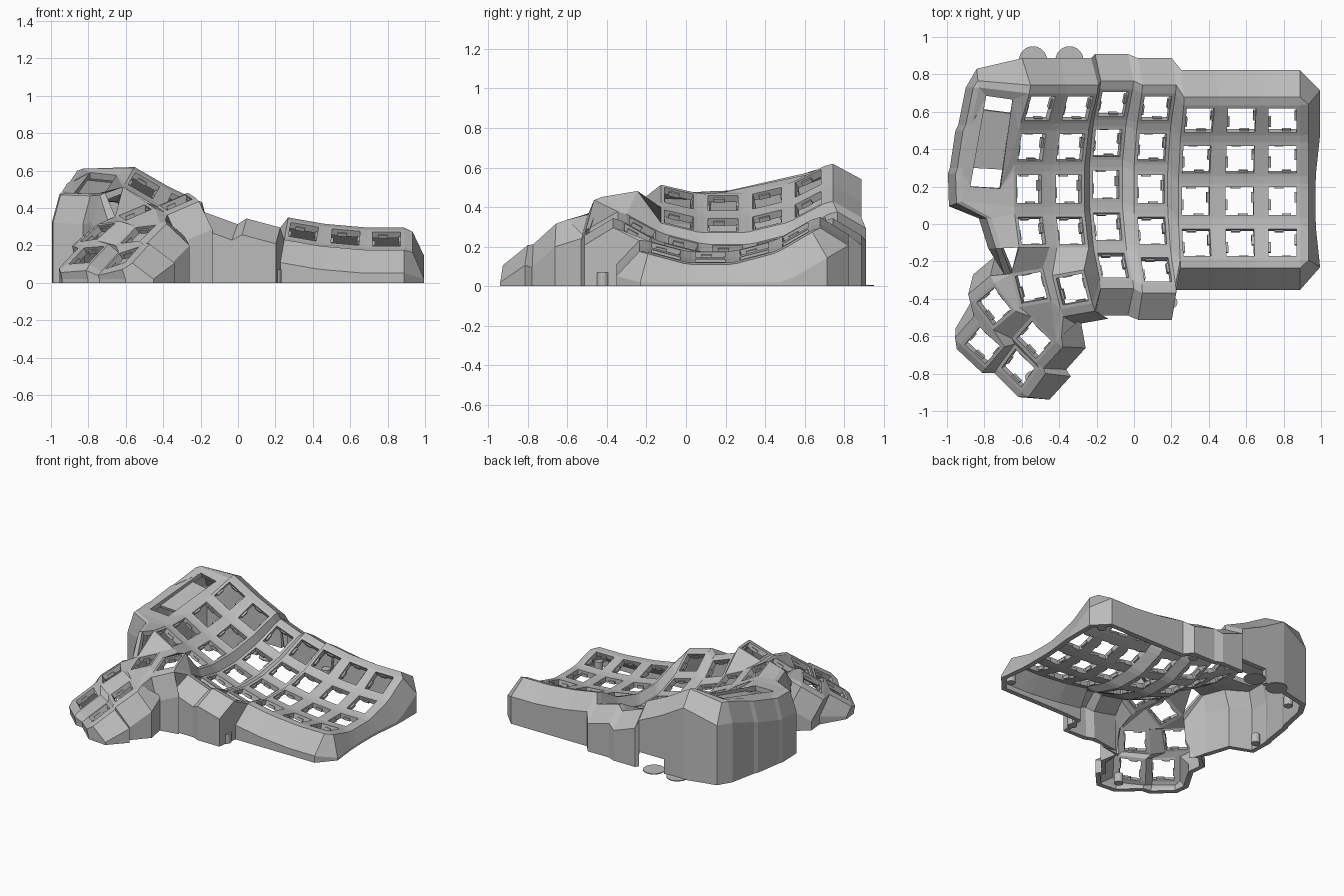
import bpy, bmesh
from math import sin, cos, radians
from mathutils import Matrix, Vector, Euler

if "Cube" in bpy.data.objects:
    bpy.data.objects.remove(bpy.data.objects["Cube"])

grey = bpy.data.materials.new("plastic grey")
grey.use_nodes = True
grey.diffuse_color = (0.5, 0.5, 0.5, 1)
grey.node_tree.nodes["Principled BSDF"].inputs["Base Color"].default_value = (0.5, 0.5, 0.5, 1)


def finish(bm, name, thickness=0):
    mesh = bpy.data.meshes.new(name)
    bm.to_mesh(mesh)
    bm.free()
    mesh.materials.append(grey)
    ob = bpy.data.objects.new(name, mesh)
    bpy.context.scene.collection.objects.link(ob)
    if thickness:
        mod = ob.modifiers.new("thickness", "SOLIDIFY")
        mod.thickness = thickness
        mod.offset = -1
    return ob


# Key placement: seven curved columns, tented towards the inner side
PLATE, HOLE, RADIUS = 0.0935, 0.075, 0.86
COL_X = [-0.56, -0.35, -0.15, 0.09, 0.33, 0.565, 0.795]
COL_Z = [0.42, 0.31, 0.18, 0.15, 0.16, 0.13, 0.12]
COL_Y = [0.187, 0.187, 0.21, 0.187, 0.123, 0.123, 0.123]
keys = {}
for c in range(7):
    tent = radians(30 - 5 * c)
    for r in range(5 if c in (2, 3) else 4):
        a = radians(15 * (2 - r))
        h = RADIUS * (1 - cos(a))
        pos = Vector((COL_X[c] + sin(tent) * h, COL_Y[c] + RADIUS * sin(a), COL_Z[c] + cos(tent) * h))
        keys[c, r] = Matrix.Translation(pos) @ Matrix.Rotation(tent, 4, "Y") @ Matrix.Rotation(a, 4, "X")

# Thumb cluster: position and tilt of each key
thumb = {
    "tr": ((-0.33, -0.35, 0.43), (10, -23, 10)),
    "tl": ((-0.55, -0.34, 0.376), (10, -23, 10)),
    "ml": ((-0.75, -0.44, 0.27), (-6, -34, 40)),
    "mr": ((-0.535, -0.62, 0.26), (-6, -34, 48)),
    "bl": ((-0.81, -0.65, 0.148), (-4, -35, 49)),
    "br": ((-0.62, -0.77, 0.133), (-16, -33, 54)),
}
for k, (pos, rot) in thumb.items():
    keys[k] = Matrix.Translation(pos) @ Euler([radians(v) for v in rot]).to_matrix().to_4x4()

bm = bmesh.new()
CORNERS = {"UL": (-1, 1), "UR": (1, 1), "LR": (1, -1), "LL": (-1, -1)}
ORDER = ["UL", "UR", "LR", "LL"]
post = {}


def face(*verts):
    unique = list(dict.fromkeys(verts))
    if len(unique) > 2 and not bm.faces.get(unique):
        bm.faces.new(unique)


# Key frames with square openings
for k, m in keys.items():
    inner = []
    for n in ORDER:
        sx, sy = CORNERS[n]
        post[k, n] = bm.verts.new(m @ Vector((sx * PLATE, sy * PLATE, 0)))
        inner.append(bm.verts.new(m @ Vector((sx * HOLE, sy * HOLE, 0))))
    for i in range(4):
        j = (i + 1) % 4
        face(post[k, ORDER[i]], post[k, ORDER[j]], inner[j], inner[i])


def web(*items):
    face(*[post[i] for i in items])


# Webs between neighbouring keys
for c in range(7):
    for r in range(5):
        if (c, r) not in keys:
            continue
        k, e, s, d = (c, r), (c + 1, r), (c, r + 1), (c + 1, r + 1)
        if e in keys:
            web((k, "UR"), (e, "UL"), (e, "LL"), (k, "LR"))
        if s in keys:
            web((k, "LL"), (k, "LR"), (s, "UR"), (s, "UL"))
        if e in keys and s in keys and d in keys:
            web((k, "LR"), (e, "LL"), (d, "UL"), (s, "UR"))

c0, c1, c2, c3, c4 = (0, 3), (1, 3), (2, 4), (3, 4), (4, 3)
web((c3, "UR"), ((3, 3), "LR"), (c4, "LL"))
web((c3, "UR"), (c4, "LL"), (c3, "LR"))
web((c1, "LR"), ((2, 3), "LL"), (c2, "UL"))
# Webs inside the thumb cluster
web(("tl", "UR"), ("tr", "UL"), ("tr", "LL"), ("tl", "LR"))
web(("bl", "LL"), ("bl", "LR"), ("br", "UR"), ("br", "UL"))
web(("ml", "LL"), ("ml", "LR"), ("mr", "UR"), ("mr", "UL"))
web(("bl", "UR"), ("ml", "UL"), ("ml", "LL"), ("bl", "LR"))
web(("br", "UR"), ("mr", "UL"), ("mr", "LL"), ("br", "LR"))
web(("bl", "LR"), ("ml", "LL"), ("mr", "UL"), ("br", "UR"))
web(("ml", "UR"), ("tl", "UL"), ("tl", "LL"), ("ml", "LR"))
web(("ml", "LR"), ("tl", "LL"), ("mr", "UR"))
web(("mr", "UR"), ("tl", "LL"), ("tl", "LR"), ("mr", "LR"))
web(("mr", "LR"), ("tl", "LR"), ("tr", "LL"))
# Webs from the thumb cluster to the main field
web((c0, "LL"), (c0, "LR"), ("tl", "UR"), ("tl", "UL"))
web((c0, "LR"), (c1, "LL"), ("tr", "UL"), ("tl", "UR"))
web((c1, "LL"), (c1, "LR"), ("tr", "UR"), ("tr", "UL"))
web((c1, "LR"), (c2, "UL"), (c2, "LL"), ("tr", "UR"))
web((c2, "LL"), ("tr", "LR"), ("tr", "UR"))

# Inner shoulder with the long display opening
SHOULDER = [(-0.83, 0.73, 0.61), (-0.87, 0.53, 0.55), (-0.885, 0.5, 0.54), (-0.915, 0.3, 0.49),
            (-0.925, 0.27, 0.485), (-0.92, 0.12, 0.48), (-0.76, 0.03, 0.475), (-0.71, -0.13, 0.48)]
left = [bm.verts.new(p) for p in SHOULDER]
side = [post[(0, r), n] for r in range(4) for n in ("UL", "LL")]
slot = [bm.verts.new(p) for p in
        ((-0.79, 0.685, 0.59), (-0.65, 0.665, 0.575), (-0.715, 0.19, 0.475), (-0.875, 0.2, 0.48))]
face(left[0], side[0], slot[1], slot[0])
face(slot[3], slot[2], side[5], left[5])
for i in range(5):
    a, b = (0, 1) if i < 2 else (3, 2)
    face(left[i], slot[a], left[i + 1])
    face(side[i], side[i + 1], slot[b])
face(left[2], slot[0], slot[3])
face(side[2], slot[2], slot[1])
for i in (5, 6):
    face(left[i], side[i], side[i + 1], left[i + 1])

# Perimeter: vertex, local frame, outward direction, height of the lower edge
ring = []


def edge(k, n, d, low=0.0):
    ring.append((post[k, n], keys[k].to_3x3(), d, low))


def shoulder_edge(i, d):
    ring.append((left[i], Matrix.Identity(3), d, 0.0))


N, E, S, W = (0, 1), (1, 0), (0, -1), (-1, 0)
shoulder_edge(0, (-0.1, 0.8))
for c in range(7):
    for n in ("UL", "UR"):
        low = 0.11 if (c, n) in ((0, "UR"), (1, "UL"), (1, "UR")) else 0.0
        if (c, n) == (0, "UR"):
            edge((c, 0), n, N)
        edge((c, 0), n, N, low)
        if (c, n) == (1, "UR"):
            edge((c, 0), n, N)
for r in range(4):
    edge((6, r), "UR", E)
    edge((6, r), "LR", E)
for k in ((6, 3), (5, 3), (4, 3), (3, 4), (2, 4), "tr"):
    edge(k, "LR", S)
    edge(k, "LL", S)
for k, n, d in (("mr", "LR", E), ("mr", "LR", S), ("mr", "LL", S), ("br", "LR", S), ("br", "LL", S),
                ("br", "LL", W), ("br", "UL", W), ("bl", "LL", W), ("bl", "UL", W), ("bl", "UL", N),
                ("bl", "UR", N), ("ml", "UL", N), ("ml", "UR", N), ("tl", "UL", W)):
    edge(k, n, d)
for i in range(7, -1, -1):
    shoulder_edge(i, (-0.65, -0.2 if i == 5 else 0))

# Walls: lip, sloped rim, then straight down
strips, cache = [], {}
for v, m, d, low in ring:
    key = (v, d)
    if key not in cache:
        lip = v.co + m @ Vector((d[0] * 0.045, d[1] * 0.045, -0.01))
        rim = v.co + m @ Vector((d[0] * 0.107, d[1] * 0.125, -0.16))
        lip.z = max(lip.z, 0.04)
        if rim.z < 0.02:
            rim = lip.lerp(rim, (lip.z - 0.02) / (lip.z - rim.z))
        cache[key] = (bm.verts.new(lip), bm.verts.new(rim))
    lip, rim = cache[key]
    if (key, low) not in cache:
        cache[key, low] = bm.verts.new((rim.co.x, rim.co.y, low))
    strips.append((v, lip, rim, cache[key, low]))
for a, b in zip(strips, strips[1:] + strips[:1]):
    if a[1] is b[1]:
        continue
    for i in range(3):
        face(a[i], b[i], b[i + 1], a[i + 1])

bmesh.ops.recalc_face_normals(bm, faces=bm.faces)
if sum(f.normal.z * f.calc_area() for f in bm.faces) < 0:
    bmesh.ops.reverse_faces(bm, faces=bm.faces)
finish(bm, "case_shell", 0.038)

# Switch clips on two sides of every opening
bm = bmesh.new()
for m in keys.values():
    for s in (-1, 1):
        for off, size in (((s * 0.07, s * 0.02, -0.025), (0.014, 0.055, 0.022)),
                          ((s * -0.02, s * 0.072, -0.028), (0.05, 0.01, 0.02))):
            bmesh.ops.create_cube(bm, size=1, matrix=m @ Matrix.Translation(off) @ Matrix.Diagonal((*size, 1)))
finish(bm, "switch_clips")

# Display shelf set into the long opening
bm = bmesh.new()
bm.faces.new([bm.verts.new(p) for p in
              ((-0.865, 0.3, 0.475), (-0.685, 0.29, 0.47), (-0.655, 0.59, 0.535), (-0.81, 0.61, 0.55))])
finish(bm, "display_shelf", 0.02)

# Screw posts inside the wall and flat discs by the cable opening
bm = bmesh.new()
for x, y in ((-0.92, 0.2), (-0.76, 0.74), (0.16, 0.82), (0.9, 0.73), (0.9, -0.24), (0.2, -0.42), (-0.55, -0.82)):
    bmesh.ops.create_cone(bm, cap_ends=True, segments=20, radius1=0.032, radius2=0.032, depth=0.07,
                          matrix=Matrix.Translation((x, y, 0.035)))
finish(bm, "screw_posts")
bm = bmesh.new()
for x in (-0.54, -0.345):
    bmesh.ops.create_cone(bm, cap_ends=True, segments=32, radius1=0.075, radius2=0.075, depth=0.006,
                          matrix=Matrix.Translation((x, 0.875, 0.003)))
finish(bm, "base_discs")
